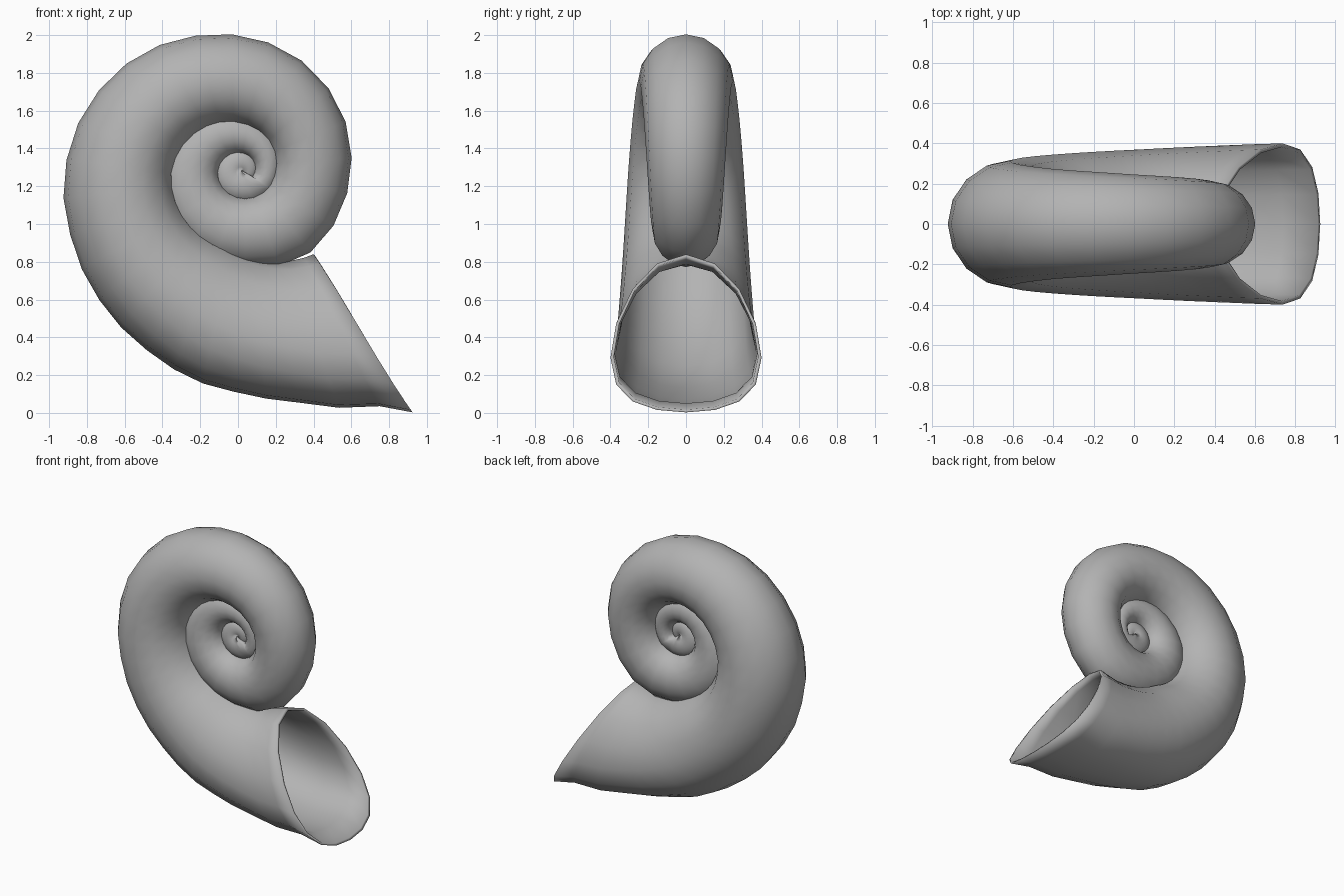
import bpy, bmesh
from math import radians, sin, cos, pi

if "Cube" in bpy.data.objects:
    bpy.data.objects.remove(bpy.data.objects["Cube"])

CX, CZ = 0.02, 1.28          # spiral centre
SIDES = 16                   # facets round the tube
LIP = 305.3                  # angle of the mouth

# outer radius by spiral angle
RADIUS = [(-800, .06), (-720, .085), (-630, .115), (-540, .15), (-450, .17),
          (-360, .21), (-270, .30), (-225, .37), (-180, .445), (-135, .475),
          (-90, .505), (-60, .555), (-48, .565),
          (-23, .565), (-2, .575), (36, .622), (72, .683), (105, .747),
          (134, .827), (163, .901), (187, .953), (200, .968), (223, 1.019),
          (242, 1.073), (259, 1.141), (270, 1.175), (283, 1.252),
          (300.4, 1.443), (LIP, 1.565)]
# half width of the tube by spiral angle
WIDTH = [(-800, .03), (-540, .06), (-450, .07), (-360, .085), (-270, .105),
         (-180, .135), (-90, .17), (0, .205), (90, .245), (134, .27), (180, .307),
         (270, .37), (LIP, .40)]
# inner edge as a share of the previous whorl's outer radius
OVERLAP = [(-800, .78), (250, .8), (LIP, 1.03)]
# how far the widest point leans outwards
LEAN = [(-800, 0), (0, -.02), (180, -.03), (240, .02), (LIP, .15)]
# degrees per ring, finer towards the mouth
STEP = [(-800, 19), (-10, 19), (60, 18), (113, 14.5), (170, 13), (205, 11.5),
        (237, 10), (263, 8.3), (LIP, 8)]


def sample(keys, a):
    if a <= keys[0][0]:
        return keys[0][1]
    for (a0, v0), (a1, v1) in zip(keys, keys[1:]):
        if a <= a1:
            return v0 + (v1 - v0) * (a - a0) / (a1 - a0)
    return keys[-1][1]


def ring(bm, a, inset=0.0):
    outer = sample(RADIUS, a) - inset
    inner = sample(OVERLAP, a) * sample(RADIUS, a - 354)
    if a < -400:
        inner = -.02                             # close the middle
    inner += inset
    width, lean = sample(WIDTH, a) - inset, sample(LEAN, a)
    verts = []
    for i in range(SIDES):
        p = 2 * pi * i / SIDES
        u = .5 + .5 * cos(p) + lean * sin(p) ** 2
        rho = inner + (outer - inner) * u
        t = radians(a + 5.5 * (1 - u) ** 2)      # mouth edge curves forward
        verts.append(bm.verts.new((CX + rho * cos(t), width * sin(p), CZ + rho * sin(t))))
    return verts


bm = bmesh.new()
angles, a = [LIP], 300.4
while a > -790:
    angles.append(a)
    a -= sample(STEP, a)
# outside from the tip to the mouth, then the inside wall back into the tube
rings = [ring(bm, a) for a in reversed(angles)]
rings += [ring(bm, a, .018) for a in angles[:18]]
for r0, r1 in zip(rings, rings[1:]):
    for i in range(SIDES):
        j = (i + 1) % SIDES
        bm.faces.new((r0[i], r0[j], r1[j], r1[i]))
bm.faces.new(rings[0])
bm.faces.new(rings[-1])
bmesh.ops.recalc_face_normals(bm, faces=bm.faces)

mesh = bpy.data.meshes.new("spiral_shell")
bm.to_mesh(mesh)
bm.free()
shell = bpy.data.objects.new("spiral_shell", mesh)
bpy.context.collection.objects.link(shell)
bpy.context.view_layer.objects.active = shell
shell.select_set(True)
bpy.ops.object.shade_smooth()

# darker grey shell
grey = bpy.data.materials.new("shell_grey")
grey.diffuse_color = (.45, .45, .45, 1)
grey.use_nodes = True
grey.node_tree.nodes["Principled BSDF"].inputs["Base Color"].default_value = grey.diffuse_color
mesh.materials.append(grey)
